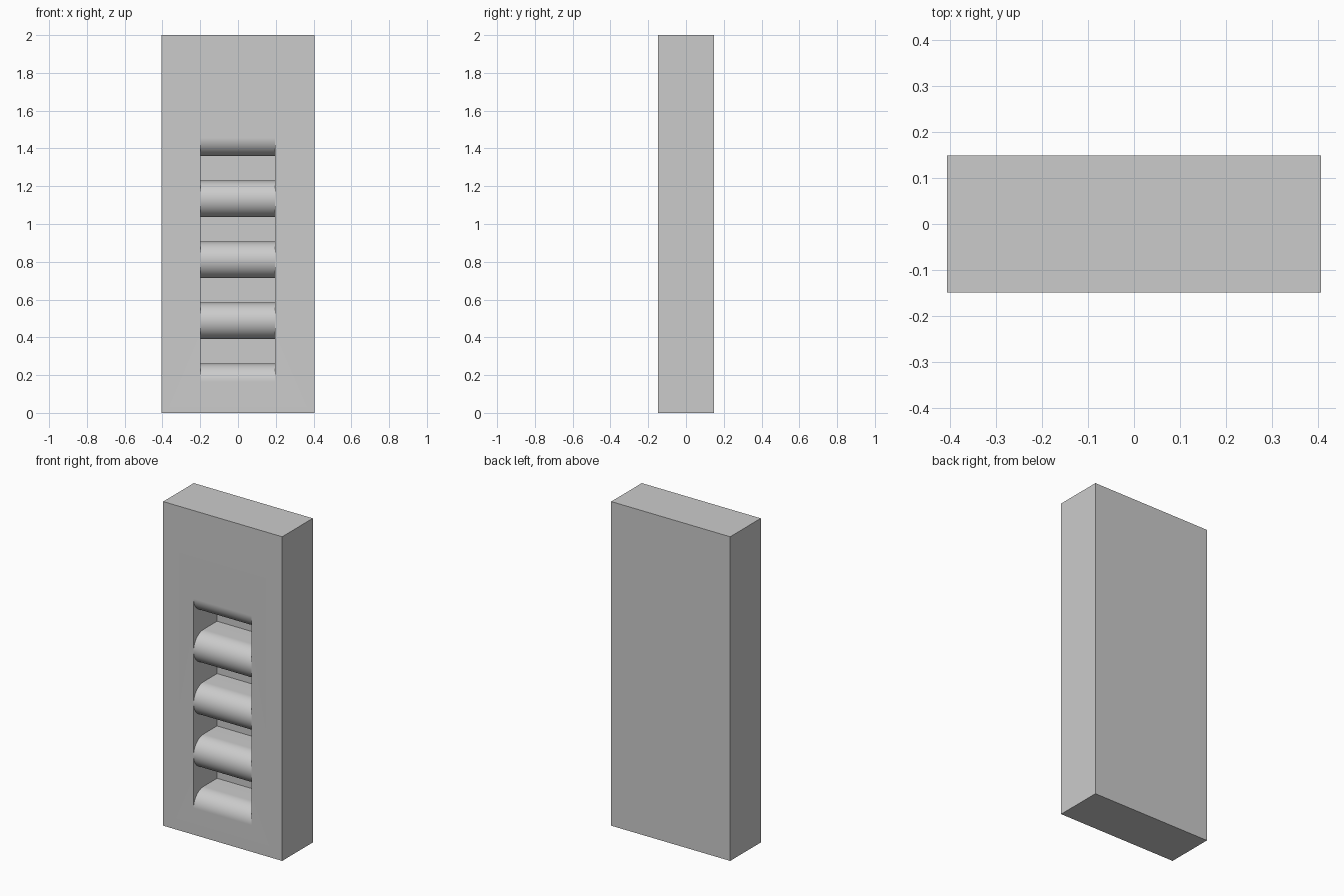
import bpy
import bmesh
from math import sin, cos, pi

cube = bpy.data.objects.get("Cube")
if cube:
    bpy.data.objects.remove(cube, do_unlink=True)

# Overall block and slot sizes
X, Y, H = 0.406, 0.149, 2.0
SLOT_L, SLOT_R = -0.199, 0.195
POCKETS, PITCH, START = 4, 0.323, 0.164
HALF_GAP = 0.065
RADIUS = PITCH / 2 - HALF_GAP
FLOOR_Y = 0.08
SEGMENTS = 20

bm = bmesh.new()


def face(points, smooth=False):
    f = bm.faces.new([bm.verts.new(p) for p in points])
    f.smooth = smooth


# Outer shell: back, sides, top and bottom
face([(-X, Y, 0), (X, Y, 0), (X, Y, H), (-X, Y, H)])
for x in (-X, X):
    face([(x, -Y, 0), (x, Y, 0), (x, Y, H), (x, -Y, H)])
for z in (0, H):
    face([(-X, -Y, z), (X, -Y, z), (X, Y, z), (-X, Y, z)])

# Front frame around the slot
joints = [START + i * PITCH for i in range(POCKETS + 1)]
for outer, inner in ((-X, SLOT_L), (X, SLOT_R)):
    face([(outer, -Y, H), (outer, -Y, 0)] + [(inner, -Y, z) for z in joints])
for z, edge in ((0, joints[0]), (H, joints[-1])):
    face([(-X, -Y, z), (X, -Y, z), (SLOT_R, -Y, edge), (SLOT_L, -Y, edge)])


# Pocket outline: rounded lip, straight wall, floor, then the same mirrored
def pocket_profile(middle):
    half = []
    for i in range(SEGMENTS + 1):
        a = pi / 2 * i / SEGMENTS
        half.append((-Y + RADIUS * (1 - cos(a)), PITCH / 2 - RADIUS * sin(a)))
    half.append((FLOOR_Y, HALF_GAP))
    lower = [(y, middle - d) for y, d in half]
    upper = [(y, middle + d) for y, d in reversed(half)]
    return lower + upper


# Pockets between the rounded rungs
for low in joints[:-1]:
    outline = pocket_profile(low + PITCH / 2)
    for x in (SLOT_L, SLOT_R):
        face([(x, y, z) for y, z in outline])
    for (y0, z0), (y1, z1) in zip(outline, outline[1:]):
        face([(SLOT_L, y0, z0), (SLOT_R, y0, z0),
              (SLOT_R, y1, z1), (SLOT_L, y1, z1)], True)

bmesh.ops.remove_doubles(bm, verts=bm.verts, dist=0.0001)
bmesh.ops.recalc_face_normals(bm, faces=bm.faces)

mesh = bpy.data.meshes.new("slotted_block")
bm.to_mesh(mesh)
bm.free()
block = bpy.data.objects.new("slotted_block", mesh)
bpy.context.collection.objects.link(block)

# Plain grey finish
grey = bpy.data.materials.new("light_grey")
grey.use_nodes = True
color = (0.6, 0.6, 0.6, 1)
grey.diffuse_color = color
grey.node_tree.nodes["Principled BSDF"].inputs["Base Color"].default_value = color
mesh.materials.append(grey)

# Smooth rungs with crisp corners
bpy.ops.object.select_all(action='DESELECT')
block.select_set(True)
bpy.context.view_layer.objects.active = block
bpy.ops.object.shade_smooth_by_angle(angle=pi / 6)
